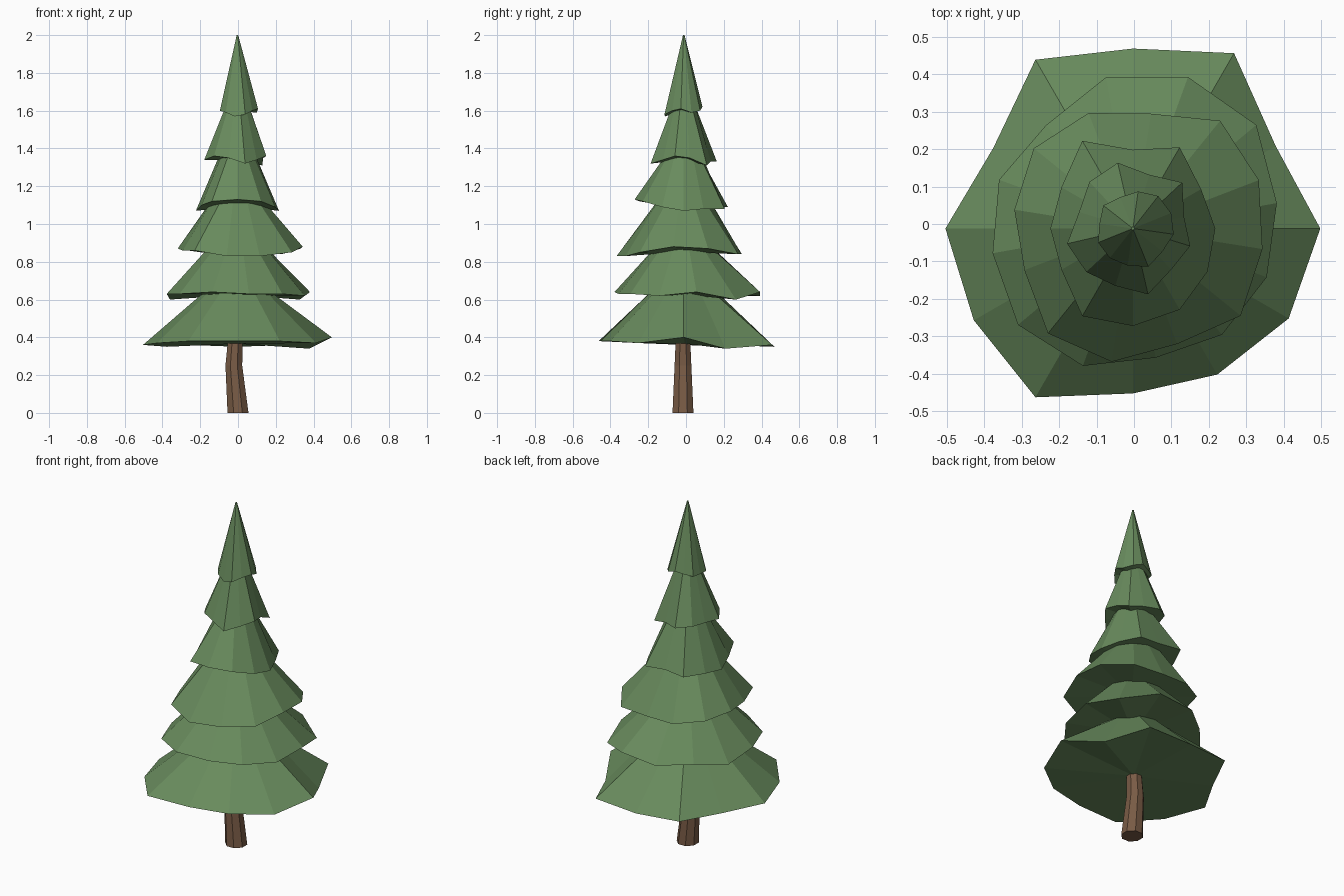
import bpy
import bmesh
from math import cos, sin, radians

default_cube = bpy.data.objects.get("Cube")
if default_cube:
    bpy.data.objects.remove(default_cube, do_unlink=True)


def make_material(name, colour):
    material = bpy.data.materials.new(name)
    material.use_nodes = True
    material.diffuse_color = colour
    shader = next(n for n in material.node_tree.nodes if n.type == "BSDF_PRINCIPLED")
    shader.inputs["Base Color"].default_value = colour
    shader.inputs["Roughness"].default_value = 0.9
    return material


needle_green = make_material("needle green", (0.14, 0.26, 0.11, 1))
bark_brown = make_material("bark brown", (0.19, 0.105, 0.06, 1))


def make_lofted_object(name, rings, material):
    """Skin a stack of rings, lowest first, and close both ends with fans."""
    bm = bmesh.new()
    loops = [[bm.verts.new(point) for point in ring] for ring in rings]
    count = len(loops[0])
    for lower, upper in zip(loops, loops[1:]):
        for i in range(count):
            j = (i + 1) % count
            bm.faces.new((lower[i], lower[j], upper[j], upper[i]))
    for loop in (loops[0], loops[-1]):
        centre = [sum(v.co[axis] for v in loop) / count for axis in range(3)]
        hub = bm.verts.new(centre)
        for i in range(count):
            bm.faces.new((hub, loop[i], loop[(i + 1) % count]))
    bmesh.ops.recalc_face_normals(bm, faces=bm.faces)
    mesh = bpy.data.meshes.new(name)
    bm.to_mesh(mesh)
    bm.free()
    mesh.materials.append(material)
    obj = bpy.data.objects.new(name, mesh)
    bpy.context.collection.objects.link(obj)
    return obj


def make_ring(centre, radii, heights, turn=0):
    """Evenly spaced ring of points with its own radius and height at each one."""
    step = 360 / len(radii)
    ring = []
    for i, (radius, height) in enumerate(zip(radii, heights)):
        angle = radians(turn + i * step)
        ring.append((centre[0] + radius * cos(angle),
                     centre[1] + radius * sin(angle), height))
    return ring


def make_tier(name, turn, radii, base, lifts, top_radius, top_height):
    """Ragged skirt of branches; radii and lifts are in hundredths of a unit."""
    centre = (-0.003, -0.012)
    count = len(radii)
    rim = make_ring(centre, [r / 100 for r in radii],
                    [base + lift / 100 for lift in lifts], turn)
    crown = make_ring(centre, [top_radius] * count, [top_height] * count, turn)
    make_lofted_object(name, [rim, crown], needle_green)


# Bent, tapering trunk
trunk_rings = []
for x, z, radius in ((0, 0, 0.06), (-0.022, 0.25, 0.048), (-0.013, 0.42, 0.04)):
    trunk_rings.append(make_ring((x, -0.016), [radius] * 8, [z] * 8, 22.5))
make_lofted_object("trunk", trunk_rings, bark_brown)

# Branch tiers, from the ground up
make_tier("lowest_branches", 0,
          (50, 44, 54, 48, 52, 43, 50, 49, 52, 44, 45, 48), 0.34,
          (6, 0, 2, 1, 2, 1, 2, 3, 4, 4, 4, 3), 0.17, 0.645)
make_tier("low_branches", 10,
          (39, 43, 43, 41, 36, 38, 38, 40, 39, 35, 37, 38), 0.60,
          (4, 0, 4, 2, 2, 0, 3, 3, 4, 3, 3, 2), 0.16, 0.87)
make_tier("lower_middle_branches", 21,
          (36, 37, 31, 33, 34, 32, 31, 36, 36, 33, 37, 35), 0.83,
          (4, 1, 1, 1, 3, 4, 3, 3, 0, 0, 2, 5), 0.15, 1.11)
make_tier("upper_middle_branches", 0,
          (22, 21, 25, 21, 27, 22, 22, 22, 27, 26, 25, 23), 1.07,
          (0, 1, 1, 2, 2, 1, 0, 3, 5, 6, 5, 2), 0.095, 1.365)
make_tier("high_branches", 13,
          (14, 18, 15, 18, 17, 15, 18, 17, 16, 18, 15, 16), 1.31,
          (4, 0, 2, 2, 3, 3, 3, 5, 4, 1, 3, 5), 0.065, 1.62)
make_tier("tree_tip", 22,
          (11, 11, 10, 9, 10, 9, 10, 10, 10, 11, 10, 11), 1.57,
          (2, 3, 5, 4, 3, 3, 3, 2, 0, 1, 3, 4), 0.004, 2)
